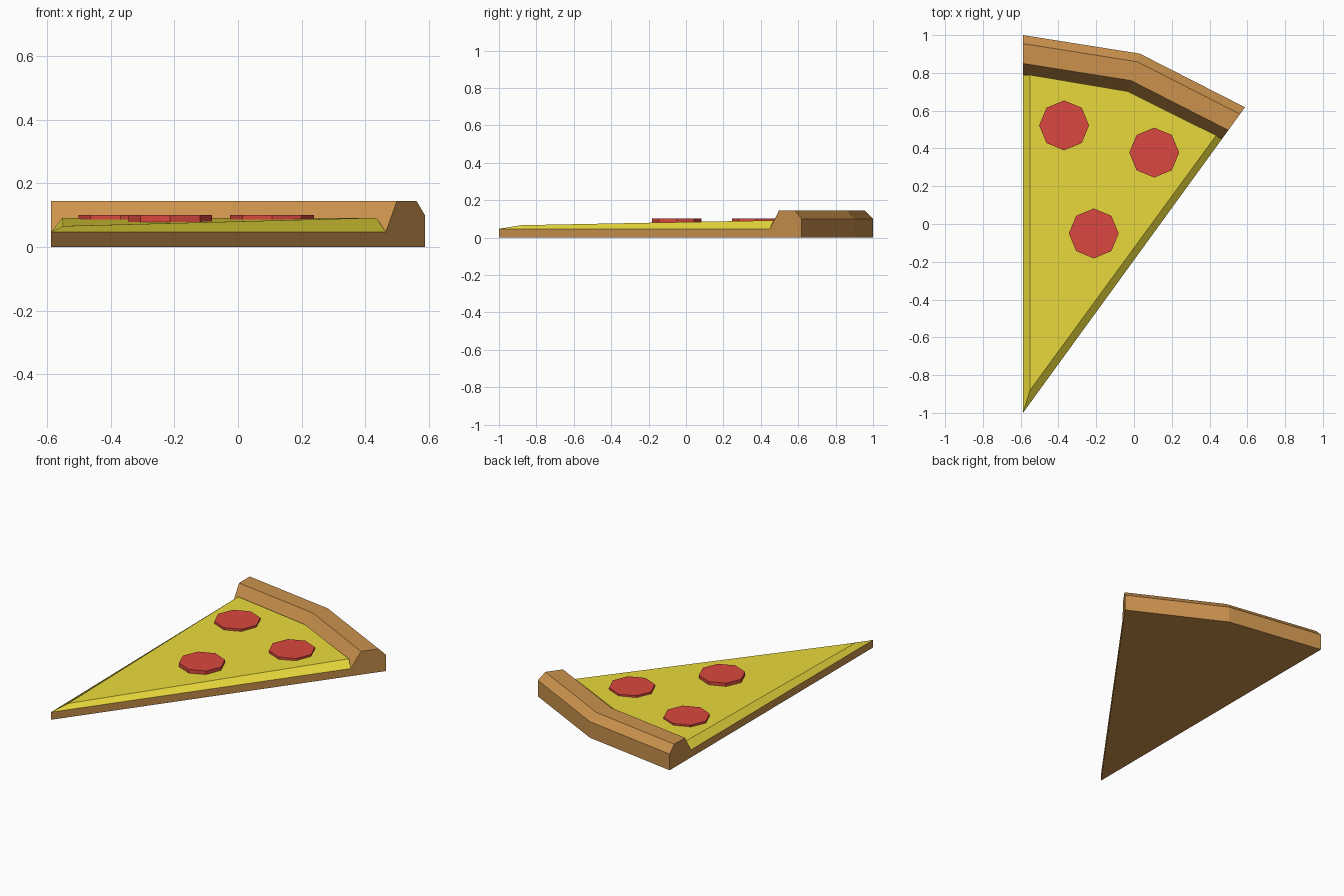
import bpy, bmesh
from math import sin, cos, radians

if "Cube" in bpy.data.objects:
    bpy.data.objects.remove(bpy.data.objects["Cube"])

TIP_X, TIP_Y = -sin(radians(36)), 0
TIP_X, TIP_Y = TIP_X, -1.0
TIP_X = -sin(radians(36))            # half of the slice width 2*sin(36)
ANGLES = [0, 18, 36]                 # the slice has two flat segments
INNER = 1.79                         # radius where the crust begins


def material(name, color):
    m = bpy.data.materials.new(name)
    m.diffuse_color = (*color, 1)
    m.use_nodes = True
    m.node_tree.nodes["Principled BSDF"].inputs["Base Color"].default_value = m.diffuse_color
    return m


def polar(r, deg, z):
    a = radians(deg)
    return (TIP_X + r * sin(a), TIP_Y + r * cos(a), z)


def loft(name, rings, mat):
    """Closed solid through rings of equal point count."""
    bm = bmesh.new()
    vs = [[bm.verts.new(p) for p in ring] for ring in rings]
    n = len(rings[0])
    for a, b in zip(vs, vs[1:]):
        for i in range(n):
            j = (i + 1) % n
            bm.faces.new((a[i], a[j], b[j], b[i]))
    bm.faces.new(vs[0])
    bm.faces.new(vs[-1])
    bmesh.ops.recalc_face_normals(bm, faces=bm.faces)
    me = bpy.data.meshes.new(name)
    bm.to_mesh(me)
    bm.free()
    me.materials.append(mat)
    ob = bpy.data.objects.new(name, me)
    bpy.context.collection.objects.link(ob)
    return ob


crust_mat = material("baked_crust", (0.60, 0.29, 0.075))
cheese_mat = material("cheese", (0.82, 0.70, 0.045))
sausage_mat = material("pepperoni", (0.70, 0.065, 0.05))

# Thin dough wedge under the cheese
wedge = [(0, 0)] + [(INNER, a) for a in ANGLES]
loft("dough_base", [[polar(r, a, z) for r, a in wedge] for z in (0, 0.047)], crust_mat)

# Raised crust: cross-section (radius, height) swept round the tip
profile = [(INNER, 0), (2, 0), (2, 0.1), (1.955, 0.145), (1.85, 0.145), (INNER, 0.047)]
loft("crust", [[polar(r, a, z) for r, z in profile] for a in ANGLES], crust_mat)

# Cheese: bevelled along both cut sides, rising towards the crust
cheese_low = [polar(r, a, 0.047) for r, a in wedge]
inset = 1.15
cheese_top = [(TIP_X + 0.037, TIP_Y + 0.12, 0.066), polar(INNER, inset, 0.092),
              polar(INNER, 18, 0.092), polar(INNER, 36 - inset, 0.092)]
loft("cheese", [cheese_low, cheese_top], cheese_mat)

# Pepperoni: eight-sided discs
for i, (x, y) in enumerate([(-0.37, 0.522), (0.107, 0.378), (-0.213, -0.05)]):
    bpy.ops.mesh.primitive_cylinder_add(vertices=8, radius=0.132, depth=0.035,
                                        location=(x, y, 0.0835))
    ob = bpy.context.object
    ob.name = f"pepperoni_{i + 1}"
    ob.data.materials.append(sausage_mat)
